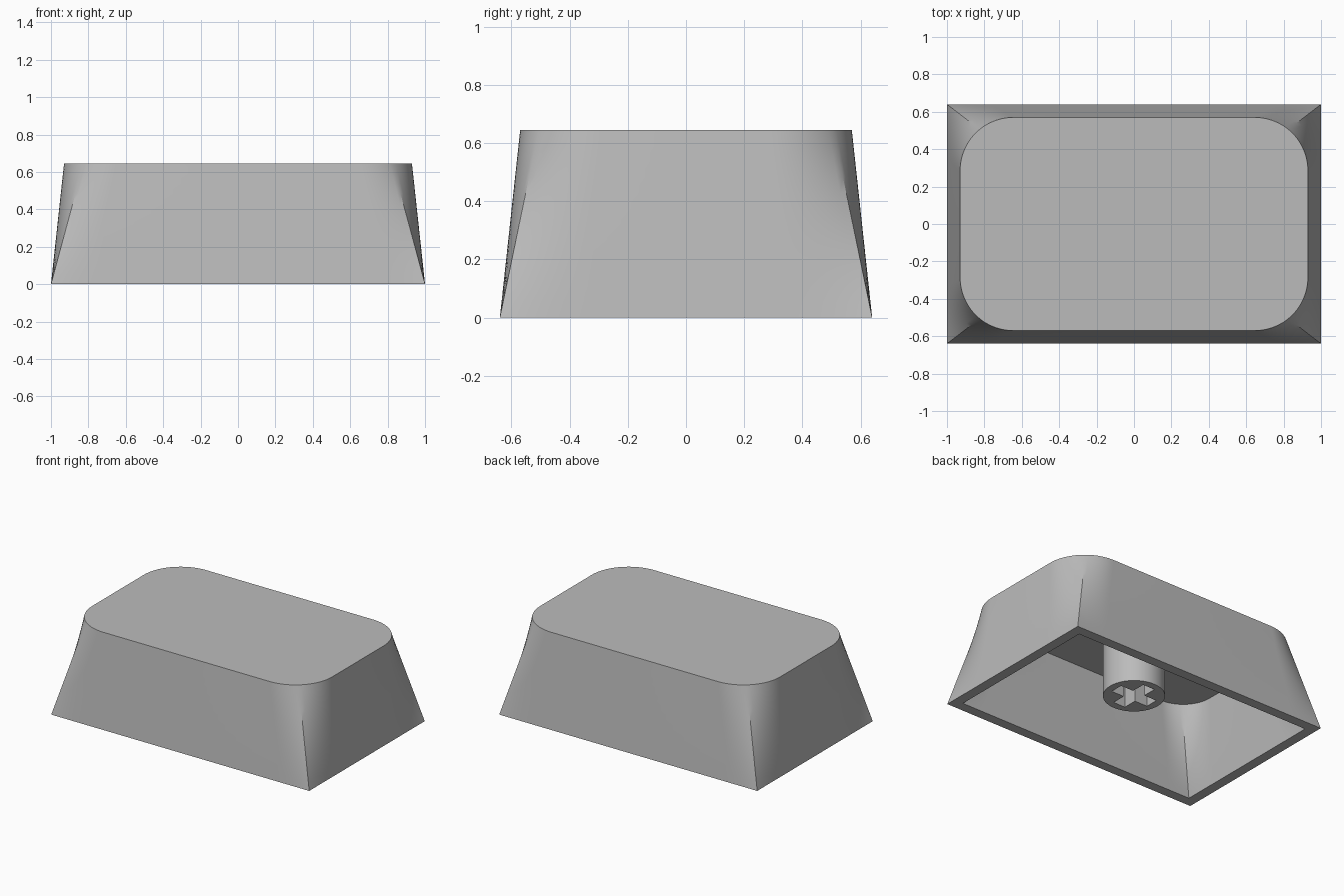
import bpy, bmesh, math

if "Cube" in bpy.data.objects:
    bpy.data.objects.remove(bpy.data.objects["Cube"], do_unlink=True)

HX, HY, HEIGHT = 1.0, 0.64, 0.645   # half footprint and height of the shell
WALL, TAPER, RADIUS = 0.07, 0.07, 0.285
RINGS, STEPS = 12, 10

plastic = bpy.data.materials.new("grey_plastic")
plastic.use_nodes = True
grey = (0.5, 0.5, 0.5, 1)
plastic.diffuse_color = grey
plastic.node_tree.nodes["Principled BSDF"].inputs["Base Color"].default_value = grey


def finish(name, bm):
    bmesh.ops.recalc_face_normals(bm, faces=bm.faces)
    mesh = bpy.data.meshes.new(name)
    bm.to_mesh(mesh)
    bm.free()
    mesh.materials.append(plastic)
    obj = bpy.data.objects.new(name, mesh)
    bpy.context.collection.objects.link(obj)
    bpy.ops.object.select_all(action="DESELECT")
    obj.select_set(True)
    bpy.context.view_layer.objects.active = obj
    bpy.ops.object.shade_smooth_by_angle(angle=math.radians(30))
    return obj


def mirror_quarter(q):
    """Complete a closed outline from its first quadrant."""
    back = q[::-1]
    parts = [q, [(-x, y) for x, y in back], [(-x, -y) for x, y in q], [(x, -y) for x, y in back]]
    return [p for part in parts for p in part[:-1]]


def outlines(hx, hy, radius):
    """Sharp base and rounded top outlines, matched by share of perimeter."""
    tx, ty = hx - TAPER, hy - TAPER
    cx, cy = tx - radius, ty - radius
    top_len = cx + cy + radius * math.pi / 2
    corner = (hy / (hx + hy) * top_len - cy) / radius
    angles = [corner * i / STEPS for i in range(STEPS)]
    angles += [corner + (math.pi / 2 - corner) * i / STEPS for i in range(STEPS + 1)]
    top, base = [(tx, 0)], [(hx, 0)]
    for a in angles:
        top.append((cx + radius * math.cos(a), cy + radius * math.sin(a)))
        along = (cy + radius * a) / top_len * (hx + hy)
        base.append((hx, min(along, hy)) if along <= hy else (hx + hy - along, hy))
    top.append((0, ty))
    base.append((0, hy))
    return mirror_quarter(base), mirror_quarter(top)


def loft(bm, base, top, height):
    """Straight-ruled wall from base to top, closed by a flat face."""
    rings = []
    for k in range(RINGS + 1):
        t = k / RINGS
        rings.append([bm.verts.new((b[0] + (c[0] - b[0]) * t, b[1] + (c[1] - b[1]) * t, height * t))
                      for b, c in zip(base, top)])
    for lower, upper in zip(rings, rings[1:]):
        bridge(bm, lower, upper)
    bm.faces.new(rings[-1])
    return rings[0]


def bridge(bm, a, b):
    for i in range(len(a)):
        j = (i + 1) % len(a)
        bm.faces.new((a[i], a[j], b[j], b[i]))


# Hollow shell: outer wall, inner cavity and bottom rim
bm = bmesh.new()
outer = loft(bm, *outlines(HX, HY, RADIUS), HEIGHT)
inner = loft(bm, *outlines(HX - WALL, HY - WALL, RADIUS - WALL), HEIGHT - WALL)
bridge(bm, outer, inner)
finish("keycap_shell", bm)

# Round mounting stem with a cross-shaped socket
bm = bmesh.new()
STEM_R, ARM, SLOT, STEM_Z = 0.196, 0.145, 0.046, 0.147
circle = [(STEM_R * math.cos(math.tau * i / 48), STEM_R * math.sin(math.tau * i / 48)) for i in range(48)]
cross = mirror_quarter([(ARM, 0), (ARM, SLOT), (SLOT, SLOT), (SLOT, ARM), (0, ARM)])
edges = []
for loop in (circle, cross):
    vs = [bm.verts.new((x, y, STEM_Z)) for x, y in loop]
    edges += [bm.edges.new((vs[i - 1], vs[i])) for i in range(len(vs))]
bmesh.ops.triangle_fill(bm, use_beauty=True, use_dissolve=False, edges=edges)
grown = bmesh.ops.extrude_face_region(bm, geom=bm.faces[:], use_keep_orig=True)
bmesh.ops.translate(bm, vec=(0, 0, HEIGHT - WALL + 0.01 - STEM_Z),
                    verts=[v for v in grown["geom"] if isinstance(v, bmesh.types.BMVert)])
finish("mounting_stem", bm)
